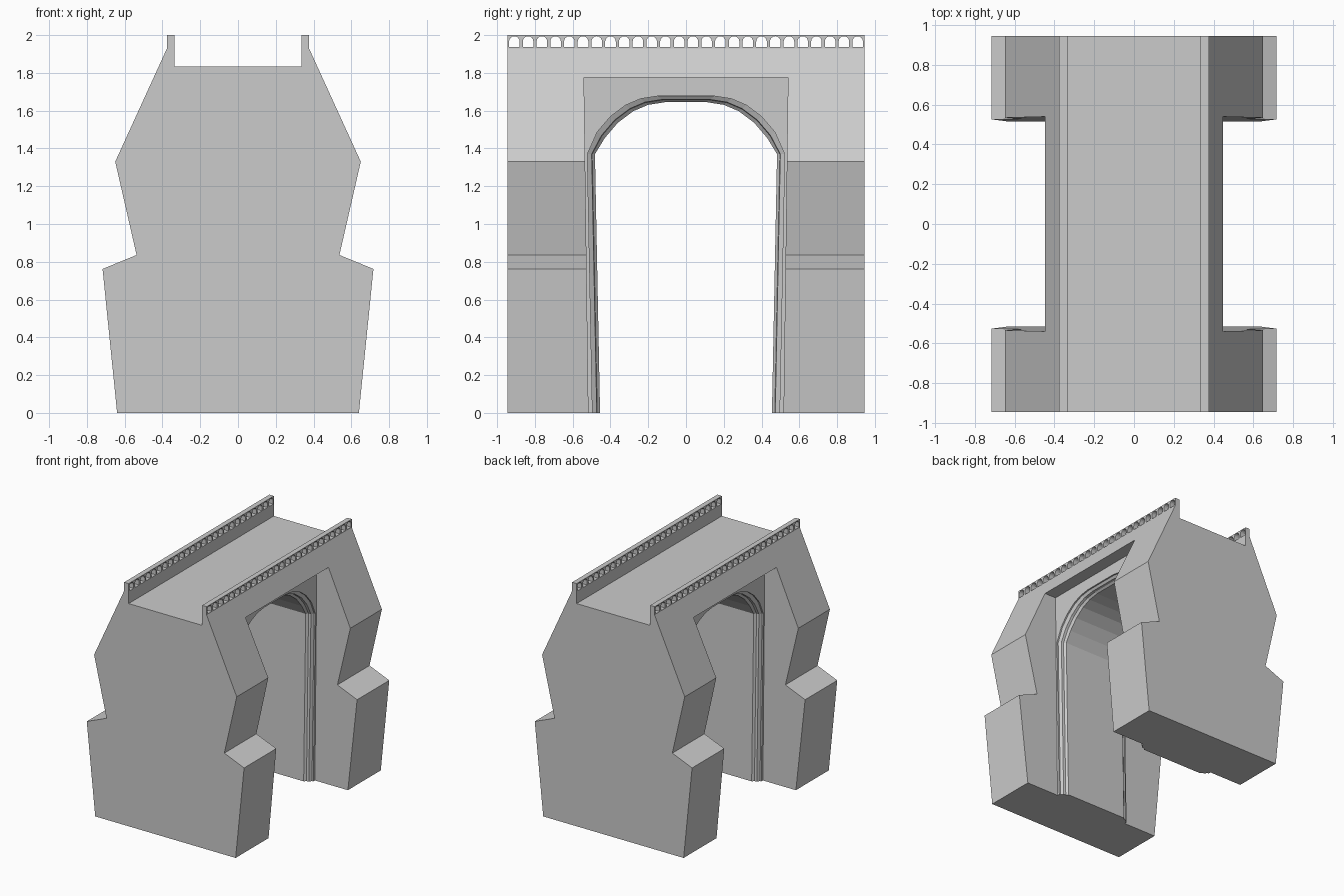
import bpy, bmesh, math

if "Cube" in bpy.data.objects:
    bpy.data.objects.remove(bpy.data.objects["Cube"])

def loft(name, sections):
    """Closed solid through matching rings of points."""
    bm = bmesh.new()
    rings = [[bm.verts.new(p) for p in s] for s in sections]
    n = len(rings[0])
    for a, b in zip(rings, rings[1:]):
        for i in range(n):
            j = (i + 1) % n
            bm.faces.new((a[i], a[j], b[j], b[i]))
    bm.faces.new(rings[0])
    bm.faces.new(rings[-1])
    bmesh.ops.recalc_face_normals(bm, faces=bm.faces)
    me = bpy.data.meshes.new(name)
    bm.to_mesh(me)
    bm.free()
    ob = bpy.data.objects.new(name, me)
    bpy.context.collection.objects.link(ob)
    return ob

def cut(target, cutter):
    cutter.hide_render = True
    mod = target.modifiers.new("cut", 'BOOLEAN')
    mod.operation = 'DIFFERENCE'
    mod.solver = 'EXACT'
    mod.object = cutter
    bpy.context.view_layer.objects.active = target
    bpy.ops.object.modifier_apply(modifier=mod.name)
    bpy.data.objects.remove(cutter)

L = 0.945

# Main body: stepped buttress silhouette extruded along y
half = [(0.64, 0), (0.717, 0.762), (0.537, 0.836), (0.65, 1.33),
        (0.376, 1.93), (0.335, 1.93), (0.335, 1.835)]
outline = half + [(-x, z) for x, z in reversed(half)]
body = loft("gate_body", [[(x, y, z) for x, z in outline] for y in (-L, L)])

# Recessed panel on both sides, slightly narrower at the foot
panel = [(-0.515, -0.1), (0.515, -0.1), (0.54, 1.775), (-0.54, 1.775)]
for s in (-1, 1):
    cut(body, loft("recess_cutter", [[(s * x, y, z) for y, z in panel] for x in (0.34, 1.0)]))

# Arched passage with stepped mouldings at each mouth
arch = [(0.453, -0.1), (0.482, 1.37), (0.43, 1.455), (0.36, 1.537),
        (0.28, 1.597), (0.2, 1.631), (0.11, 1.645)]

def arch_section(x, d):
    right = [(y + d * 1.25, z + (d if z > 1.4 else 0)) for y, z in arch]
    return [(x, y, z) for y, z in right] + [(x, -y, z) for y, z in reversed(right)]

steps = [(0.5, 0.032), (0.328, 0.032), (0.315, 0.014), (0.295, 0.012), (0.28, 0.0)]
steps += [(-x, d) for x, d in reversed(steps)]
cut(body, loft("passage_cutter", [arch_section(x, d) for x, d in steps]))

# Parapet arcades: strips pierced by rows of small round-headed openings
N = 26
pitch = 2 * L / N
r = 0.028

def parapet(name, s):
    bm = bmesh.new()
    z0, z1, zs, zt = 1.93, 2.0, 1.936, 1.966
    head = [(r * math.cos(math.pi * k / 8), zt + r * math.sin(math.pi * k / 8)) for k in range(9)]
    xs = (s * 0.335, s * 0.376)

    def prism(pts):
        a = [bm.verts.new((xs[0], y, z)) for y, z in pts]
        b = [bm.verts.new((xs[1], y, z)) for y, z in pts]
        bm.faces.new(a)
        bm.faces.new(b)
        for i in range(len(pts)):
            j = (i + 1) % len(pts)
            bm.faces.new((a[i], a[j], b[j], b[i]))

    prism([(-L, z0), (L, z0), (L, zs), (-L, zs)])
    for i in range(N):
        c = -L + (i + 0.5) * pitch
        h = pitch / 2
        prism([(c + h, zs), (c + h, z1), (c - h, z1), (c - h, zs), (c - r, zs)]
              + [(c + y, z) for y, z in reversed(head)] + [(c + r, zs)])
    bmesh.ops.remove_doubles(bm, verts=bm.verts, dist=1e-5)
    # Drop the walls shared by neighbouring bays
    inner = [f for f in bm.faces if all(len(e.link_faces) > 2 for e in f.edges
             if abs(e.verts[0].co.x - e.verts[1].co.x) > 0.01)
             and abs(f.normal.y) > 0.9 and abs(f.calc_center_median().y) < L - 0.01
             and f.calc_area() > 0.002]
    bmesh.ops.delete(bm, geom=inner, context='FACES_ONLY')
    bmesh.ops.recalc_face_normals(bm, faces=bm.faces)
    me = bpy.data.meshes.new(name)
    bm.to_mesh(me)
    bm.free()
    bpy.context.collection.objects.link(bpy.data.objects.new(name, me))

parapet("parapet_right", 1)
parapet("parapet_left", -1)
